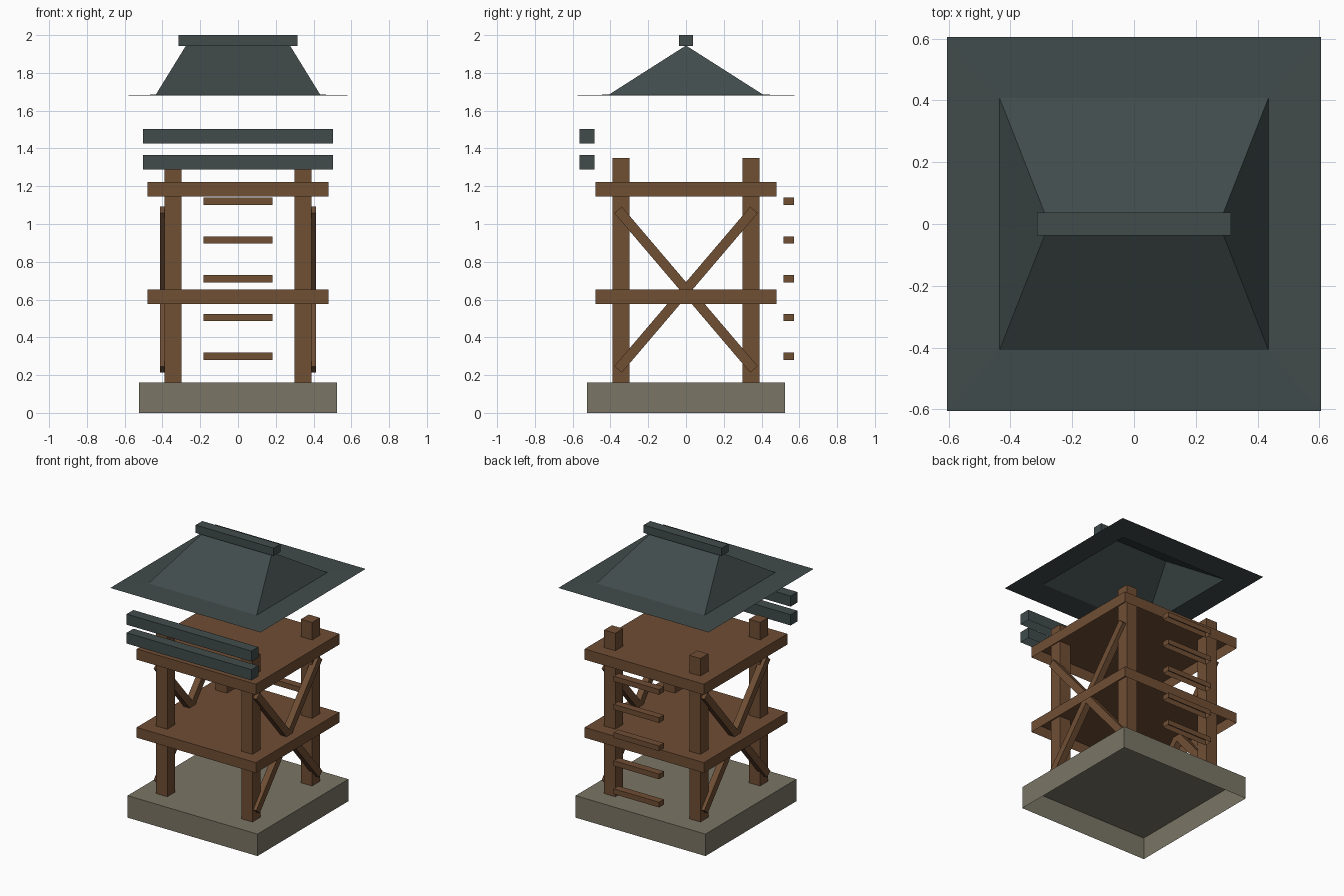
import bpy, bmesh, math
from mathutils import Matrix, Vector

if "Cube" in bpy.data.objects:
    bpy.data.objects.remove(bpy.data.objects["Cube"])


def material(name, r, g, b):
    lin = [((c / 255 + 0.055) / 1.055) ** 2.4 for c in (r, g, b)]
    m = bpy.data.materials.new(name)
    m.diffuse_color = (*lin, 1)
    m.use_nodes = True
    m.node_tree.nodes["Principled BSDF"].inputs["Base Color"].default_value = m.diffuse_color
    return m


WOOD = material("brown wood", 112, 78, 52)
STONE = material("grey stone", 122, 117, 101)
SLATE = material("dark slate", 65, 75, 75)


def finish(name, bm, mat):
    me = bpy.data.meshes.new(name)
    bm.to_mesh(me)
    bm.free()
    me.materials.append(mat)
    ob = bpy.data.objects.new(name, me)
    bpy.context.collection.objects.link(ob)
    return ob


def box(name, x, y, z, mat, tilt=0, open_bottom=True):
    """Box from (min, max) ranges, turned about x by tilt, optionally without its underside."""
    bm = bmesh.new()
    bmesh.ops.create_cube(bm, size=1)
    if open_bottom:
        bm.normal_update()
        under = [f for f in bm.faces if f.normal.z < -0.9]
        bmesh.ops.delete(bm, geom=under, context='FACES_ONLY')
    size = [b - a for a, b in (x, y, z)]
    mid = Vector([(a + b) / 2 for a, b in (x, y, z)])
    bm.transform(Matrix.Translation(mid) @ Matrix.Rotation(tilt, 4, 'X') @ Matrix.Diagonal((*size, 1)))
    return finish(name, bm, mat)


# stone base, hollow underneath
box("stone_base", (-.523, .523), (-.523, .523), (0, .16), STONE)

# corner posts
for sx, side in ((-1, "left"), (1, "right")):
    for sy, end in ((-1, "front"), (1, "back")):
        cx, cy = sx * .343, sy * .343
        box(f"{end}_{side}_post", (cx - .045, cx + .045), (cy - .045, cy + .045), (.16, 1.35), WOOD)

# two platforms
box("lower_platform", (-.48, .48), (-.48, .48), (.577, .652), WOOD)
box("upper_platform", (-.48, .48), (-.48, .48), (1.145, 1.223), WOOD)

# crossed braces on both sides
dy, dz = .72, .845
half = math.hypot(dy, dz) / 2
for sx, side in ((-1, "left"), (1, "right")):
    for s, kind in ((1, "rising"), (-1, "falling")):
        cx = sx * .39
        box(f"{side}_{kind}_brace", (cx - .0235, cx + .0235), (-half, half), (.6525 - .026, .6525 + .026),
            WOOD, s * math.atan2(dz, dy), False)

# ladder rungs at the back
for i in range(5):
    z = .30 + i * .205
    box(f"ladder_rung_{i + 1}", (-.183, .183), (.516, .571), (z - .019, z + .019), WOOD)

# front rails
box("lower_front_rail", (-.503, .503), (-.563, -.485), (1.288, 1.366), SLATE)
box("upper_front_rail", (-.503, .503), (-.563, -.485), (1.425, 1.502), SLATE)

# hipped roof: thin flared brim and steep centre, open below
bm = bmesh.new()


def ring(hx, hy, z):
    return [bm.verts.new((sx * hx, sy * hy, z)) for sx, sy in ((-1, -1), (1, -1), (1, 1), (-1, 1))]


outer = ring(.605, .605, 1.681)
inner = ring(.435, .408, 1.685)
left, right = bm.verts.new((-.275, 0, 1.945)), bm.verts.new((.275, 0, 1.945))
for i in range(4):
    j = (i + 1) % 4
    bm.faces.new((outer[i], outer[j], inner[j], inner[i]))
a, b, c, d = inner
for face in ((a, b, right, left), (b, c, right), (c, d, left, right), (d, a, left)):
    bm.faces.new(face)
finish("hipped_roof", bm, SLATE)

# ridge beam
box("ridge_beam", (-.314, .314), (-.038, .038), (1.943, 2.0), SLATE)
